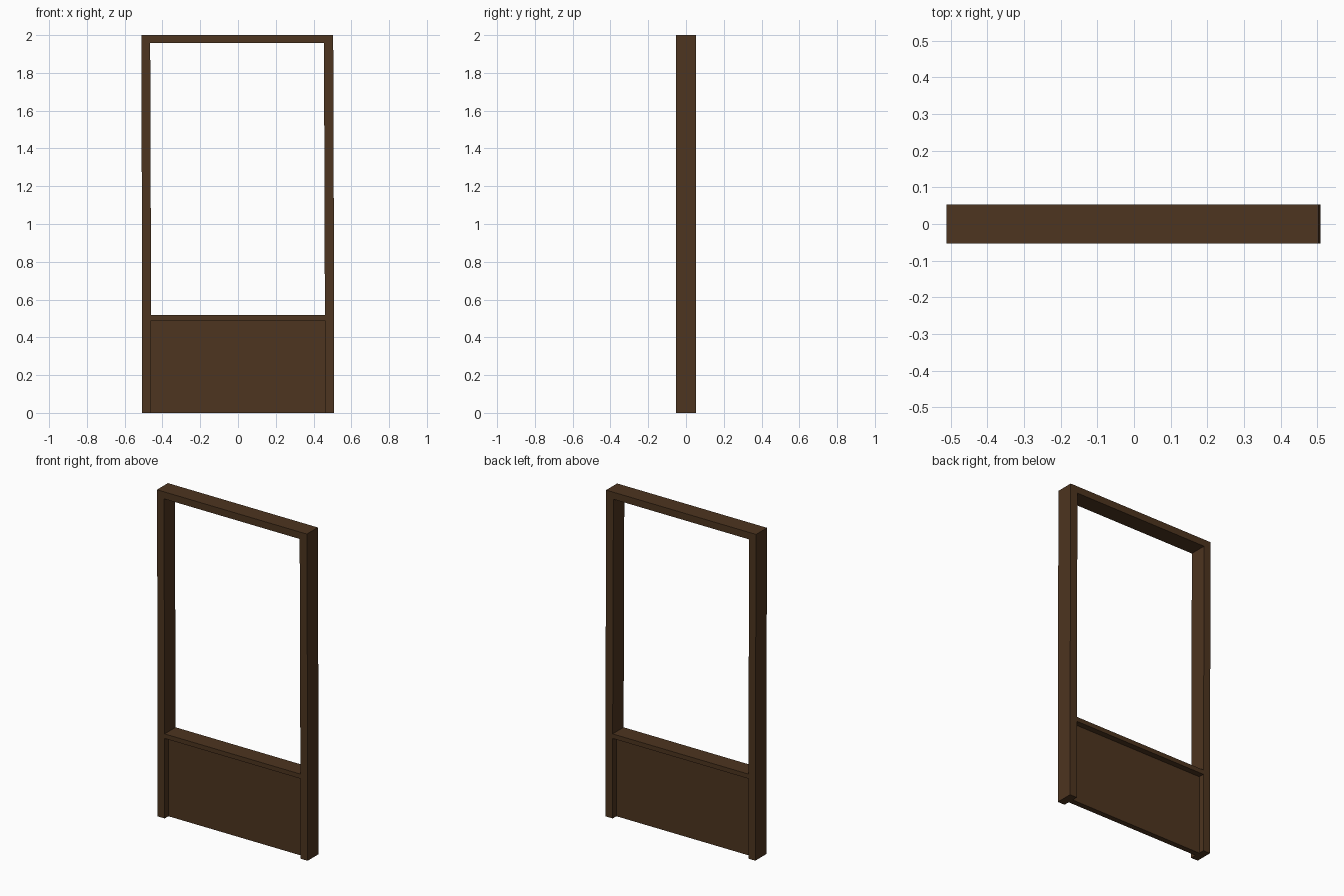
import bpy
import bmesh
from mathutils import Vector

if "Cube" in bpy.data.objects:
    bpy.data.objects.remove(bpy.data.objects["Cube"])

wood = bpy.data.materials.new("dark_wood")
wood.diffuse_color = (0.075, 0.035, 0.014, 1)
wood.use_nodes = True
wood.node_tree.nodes["Principled BSDF"].inputs["Base Color"].default_value = wood.diffuse_color

HALF_DEPTH = 0.053
LEVELS = [0, 0.49, 0.518, 1.957, 2.0]        # floor, sill bottom, sill top, head bottom, top
COLUMNS = [-0.507, -0.46, 0.46, 0.509]       # outer and inner post edges
OPENINGS = {(0, 1), (2, 1)}                  # (row, column) cells left empty


def lean(z):
    """Slight sideways lean of the upper posts."""
    return -0.005 * max(0, z - 0.518) / 1.482


def slab(name, xs, zs, half_depth, holes=()):
    """Grid of cells in the xz plane, minus the holes, extruded along y."""
    bm = bmesh.new()
    grid = [[bm.verts.new((x + lean(z), -half_depth, z)) for x in xs] for z in zs]
    for r in range(len(zs) - 1):
        for c in range(len(xs) - 1):
            if (r, c) not in holes:
                bm.faces.new((grid[r][c], grid[r][c + 1],
                              grid[r + 1][c + 1], grid[r + 1][c]))
    front = bm.faces[:]
    back = bmesh.ops.extrude_face_region(bm, geom=front, use_keep_orig=True)["geom"]
    bmesh.ops.translate(bm, vec=Vector((0, 2 * half_depth, 0)),
                        verts=[g for g in back if isinstance(g, bmesh.types.BMVert)])
    bmesh.ops.recalc_face_normals(bm, faces=bm.faces)
    mesh = bpy.data.meshes.new(name)
    bm.to_mesh(mesh)
    bm.free()
    mesh.materials.append(wood)
    obj = bpy.data.objects.new(name, mesh)
    bpy.context.collection.objects.link(obj)
    return obj


# posts, sill and head as one continuous frame
slab("frame", COLUMNS, LEVELS, HALF_DEPTH, OPENINGS)

# thin recessed panel filling the lower opening
slab("lower_panel", [-0.46, 0.46], [0, 0.49], 0.017)
